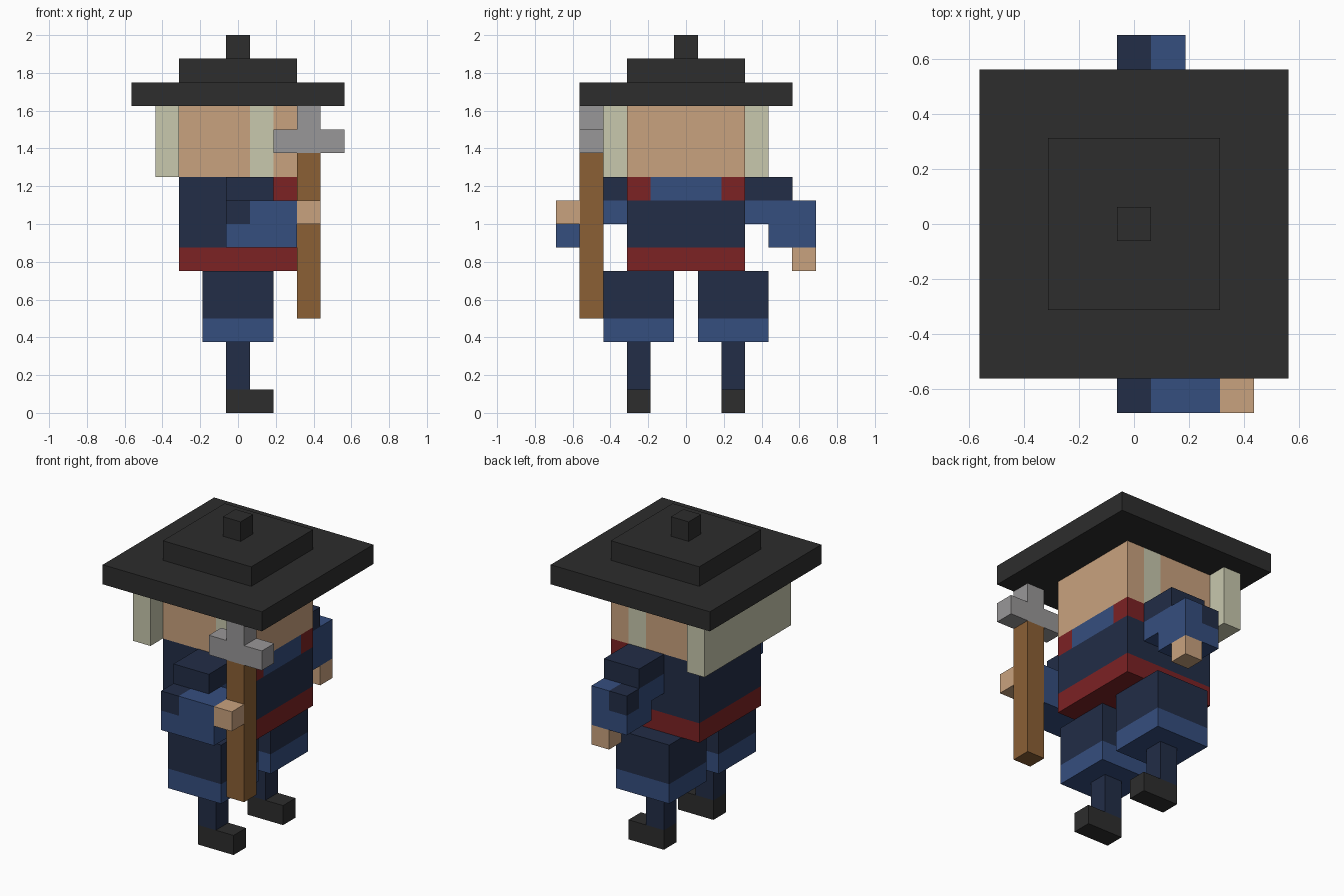
import bpy, bmesh
from mathutils import Vector
from itertools import product

if "Cube" in bpy.data.objects:
    bpy.data.objects.remove(bpy.data.objects["Cube"])

V = 0.125  # edge length of one block


def lin(c):
    c /= 255
    return c / 12.92 if c <= 0.04045 else ((c + 0.055) / 1.055) ** 2.4


MATS = {}
for name, rgb in {
    "charcoal": (45, 45, 45), "navy": (34, 45, 71), "blue": (53, 78, 127),
    "red": (124, 34, 36), "skin": (201, 162, 126), "pale_hair": (200, 200, 174),
    "steel": (153, 151, 152), "wood": (139, 96, 53),
}.items():
    MATS[name] = bpy.data.materials.new(name)
    MATS[name].diffuse_color = (*map(lin, rgb), 1)


def part(name, *boxes):
    """Closed shell around boxes given as (colour, x range, y range, z range) in
    inclusive block indices; x and y are counted from the centre, z from the
    ground. Later boxes repaint earlier ones."""
    cells = {}
    for colour, xs, ys, zs in boxes:
        for c in product(*(range(a, b + 1) for a, b in (xs, ys, zs))):
            cells[c] = colour
    colours = sorted(set(cells.values()))
    bm = bmesh.new()
    for c, colour in cells.items():
        mid = Vector((c[0], c[1], c[2] + 0.5))
        for axis, sign in product(range(3), (-1, 1)):
            n = [0, 0, 0]
            n[axis] = sign
            if tuple(a + b for a, b in zip(c, n)) in cells:
                continue
            u, w = Vector((0, 0, 0)), Vector((0, 0, 0))
            u[(axis + 1) % 3] = 0.5
            w[(axis + 2) % 3] = 0.5 * sign
            m = mid + Vector(n) * 0.5
            f = bm.faces.new([bm.verts.new(p * V) for p in
                              (m - u - w, m + u - w, m + u + w, m - u + w)])
            f.material_index = colours.index(colour)
    # weld the blocks and merge flat areas of one colour
    bmesh.ops.remove_doubles(bm, verts=bm.verts[:], dist=1e-4)
    bmesh.ops.dissolve_limit(bm, angle_limit=0.01, verts=bm.verts[:],
                             edges=bm.edges[:], delimit={'MATERIAL'})
    me = bpy.data.meshes.new(name)
    bm.to_mesh(me)
    bm.free()
    for colour in colours:
        me.materials.append(MATS[colour])
    bpy.context.collection.objects.link(bpy.data.objects.new(name, me))


# stepped hat
part("hat",
     ("charcoal", (-4, 4), (-4, 4), (13, 13)),
     ("charcoal", (-2, 2), (-2, 2), (14, 14)),
     ("charcoal", (0, 0), (0, 0), (15, 15)))

# head with sideburns, and the hair behind it
part("head",
     ("skin", (-2, 2), (-2, 2), (10, 12)),
     ("pale_hair", (1, 1), (-2, 2), (10, 12)))
part("back_hair", ("pale_hair", (-3, -3), (-3, 3), (10, 12)))

# jacket with belt, red lapels and blue shirt at the neck
part("torso",
     ("navy", (-2, 2), (-2, 2), (6, 9)),
     ("red", (-2, 2), (-2, 2), (6, 6)),
     ("red", (2, 2), (-2, 2), (9, 9)),
     ("blue", (2, 2), (-1, 1), (9, 9)))

for side, s in (("left", 1), ("right", -1)):
    def ys(a, b):
        return tuple(sorted((s * a, s * b)))

    # baggy trouser leg, shin and foot
    part(side + "_trouser_leg",
         ("navy", (-1, 1), ys(1, 3), (3, 5)),
         ("blue", (-1, 1), ys(1, 3), (3, 3)))
    part(side + "_shin", ("navy", (0, 0), ys(2, 2), (1, 2)))
    part(side + "_foot", ("charcoal", (0, 1), ys(2, 2), (0, 0)))

    # sleeve: shoulder, upper arm, forearm and elbow patch
    reach = 1 if s > 0 else 2
    part(side + "_sleeve",
         ("navy", (0, 1), ys(3, 4), (9, 9)),
         ("blue", (0, 1), ys(3, 5), (8, 8)),
         ("blue", (0, reach), ys(4, 5), (7, 7)),
         ("blue", (0, reach), ys(4, 5), (8, 8)),
         ("navy", (0, 0), ys(5, 5), (8, 8)))

# one hand hangs down, the other reaches forward to the hammer
part("left_hand", ("skin", (1, 1), (5, 5), (6, 6)))
part("right_hand", ("skin", (3, 3), (-5, -5), (8, 8)))

# long hammer
part("hammer_handle", ("wood", (3, 3), (-4, -4), (4, 10)))
part("hammer_head",
     ("steel", (2, 4), (-4, -4), (11, 11)),
     ("steel", (3, 3), (-4, -4), (12, 12)))

for m in bpy.data.materials:
    if m.users and not m.is_grease_pencil:
        m.use_nodes = True
        m.node_tree.nodes["Principled BSDF"].inputs["Base Color"].default_value = m.diffuse_color
